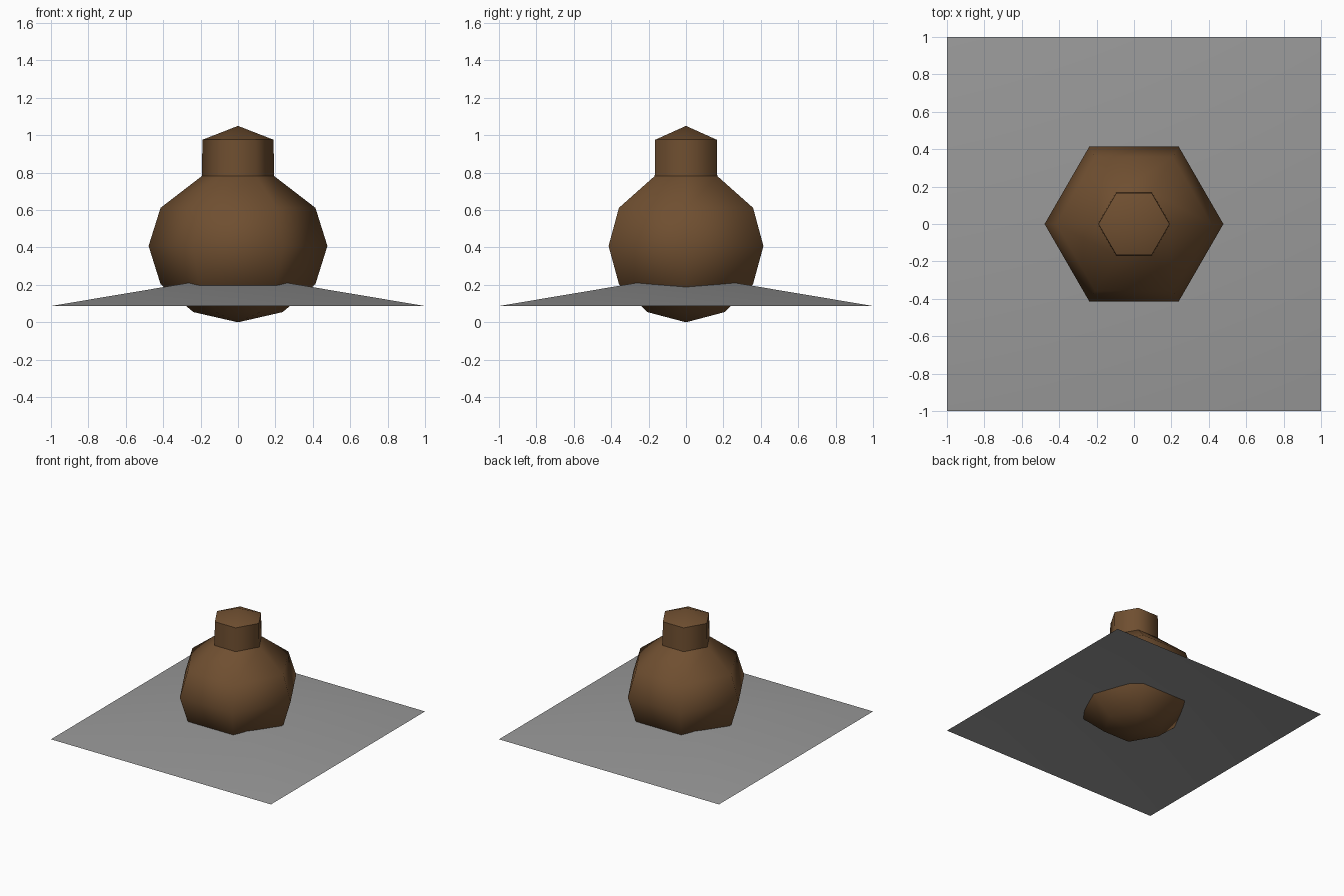
import bpy
import bmesh
import math

cube = bpy.data.objects.get("Cube")
if cube:
    bpy.data.objects.remove(cube, do_unlink=True)


def make_material(name, rgb):
    mat = bpy.data.materials.new(name)
    mat.use_nodes = True
    mat.diffuse_color = (*rgb, 1)
    mat.node_tree.nodes["Principled BSDF"].inputs["Base Color"].default_value = (*rgb, 1)
    return mat


def finish(bm, name, mat):
    bmesh.ops.recalc_face_normals(bm, faces=bm.faces)
    for face in bm.faces:
        face.smooth = True
    mesh = bpy.data.meshes.new(name)
    bm.to_mesh(mesh)
    bm.free()
    mesh.materials.append(mat)
    obj = bpy.data.objects.new(name, mesh)
    bpy.context.collection.objects.link(obj)
    return obj


def lathe(name, bottom, rings, top, mat, sides=6):
    """Six-sided turned shape; rings are (radius, height, crease)."""
    bm = bmesh.new()
    loops = []
    for radius, z, _ in rings:
        angles = [math.tau * i / sides for i in range(sides)]
        loops.append([bm.verts.new((radius * math.cos(a), radius * math.sin(a), z))
                      for a in angles])
    low, high = bm.verts.new((0, 0, bottom)), bm.verts.new((0, 0, top))
    for i in range(sides):
        j = (i + 1) % sides
        bm.faces.new((low, loops[0][j], loops[0][i]))
        bm.faces.new((loops[-1][i], loops[-1][j], high))
        for a, b in zip(loops, loops[1:]):
            bm.faces.new((a[i], a[j], b[j], b[i]))
    # Crease the neck rings, keep the rest smooth
    for loop, (_, _, crease) in zip(loops, rings):
        if crease:
            for i in range(sides):
                bm.edges.get((loop[i], loop[(i + 1) % sides])).smooth = False
    return finish(bm, name, mat)


brown = make_material("brown", (0.16, 0.078, 0.03))
grey = make_material("grey", (0.32, 0.32, 0.32))

# Rounded pot with a short neck and a pointed cap
R, H = 0.478, 0.408
belly = [(R * math.sin(math.radians(t)), H - H * math.cos(math.radians(t)), False)
         for t in (30, 60, 90, 120)]
neck = [(0.193, 0.782, True), (0.19, 0.976, True)]
lathe("pot", 0, belly + neck, 1.05, brown)

# Square sheet raised to a low point inside the pot
bm = bmesh.new()
corners = [bm.verts.new((x, y, 0.087)) for x, y in ((-1, -1), (1, -1), (1, 1), (-1, 1))]
peak = bm.verts.new((0, 0, 0.255))
for i in range(4):
    bm.faces.new((corners[i], corners[(i + 1) % 4], peak))
finish(bm, "ground_sheet", grey)
